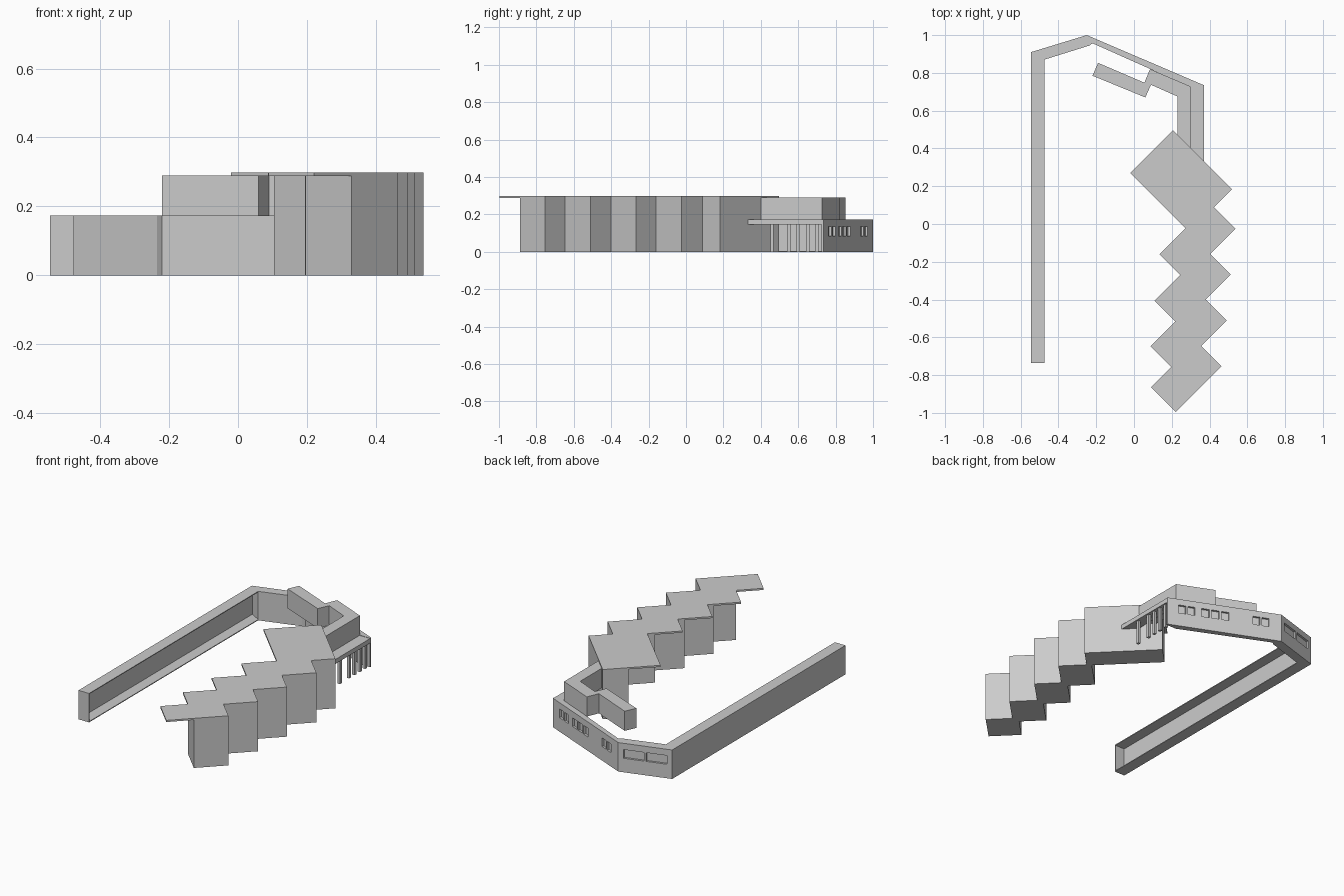
import bpy, bmesh
from mathutils import Vector

if "Cube" in bpy.data.objects:
    bpy.data.objects.remove(bpy.data.objects["Cube"])

WALL_H = 0.174     # height of the low wing
TOP = 0.298        # height of the tall wing


def prisms(name, items):
    """One object made of upright prisms: (outline, z0, z1)."""
    bm = bmesh.new()
    for pts, z0, z1 in items:
        low = [bm.verts.new((x, y, z0)) for x, y in pts]
        high = [bm.verts.new((x, y, z1)) for x, y in pts]
        bm.faces.new(low)
        bm.faces.new(high)
        n = len(pts)
        for i in range(n):
            j = (i + 1) % n
            bm.faces.new((low[i], low[j], high[j], high[i]))
    bmesh.ops.recalc_face_normals(bm, faces=bm.faces[:])
    me = bpy.data.meshes.new(name)
    bm.to_mesh(me)
    bm.free()
    ob = bpy.data.objects.new(name, me)
    bpy.context.collection.objects.link(ob)
    return ob


def rect(x0, x1, y0, y1):
    return [(x0, y0), (x1, y0), (x1, y1), (x0, y1)]


# Tall stepped wing: diagonal cells (u0, u1, v0, v1), u = x + y, v = x - y
cells = [(-0.775, -0.29, 0.953, 1.217),
         (-0.56, -0.02, 0.735, 1.003),
         (-0.297, 0.244, 0.516, 0.78),
         (-0.026, 0.513, 0.296, 0.563),
         (0.25, 0.702, -0.29, 0.336)]


def zigzag(starts):
    uv = [(starts[0], cells[0][3])]
    for i, (_, u1, _, v1) in enumerate(cells):
        uv.append((u1, v1))
        uv.append((u1, cells[i + 1][3] if i < 4 else cells[i][2]))
    for i in range(4, -1, -1):
        uv.append((starts[i], cells[i][2]))
        if i:
            uv.append((starts[i], cells[i - 1][2]))
    return [((u + v) / 2, (u - v) / 2) for u, v in uv]


prisms("stepped_wing_roof", [(zigzag([c[0] for c in cells]), 0.288, TOP)])
prisms("stepped_wing_walls",
       [(zigzag([-0.56, -0.345, -0.08, 0.19, 0.50]), 0, 0.288)])

# Long wing: thin shell, open towards the courtyard
t = 0.005
xa, xb, ya, yb = -0.545, -0.475, -0.735, 0.91
foot = [(xa, ya), (xb, ya), (xb, 0.87), (xa, yb)]
prisms("long_wing_floor", [(foot, 0, t)])
prisms("long_wing_roof", [(foot, WALL_H - t, WALL_H)])
prisms("long_wing_back_wall", [(rect(xa, xa + t, ya, yb), t, WALL_H - t)])
prisms("long_wing_end_wall", [(rect(xa + t, xb, ya, ya + t), t, WALL_H - t)])

# Bent gallery closing the back of the courtyard
A, B, C = Vector((-0.545, 0.91)), Vector((-0.25, 1.0)), Vector((0.37, 0.735))
gallery = prisms("back_gallery", [([A, B, C, (0.37, 0.725), (0.30, 0.725),
                                    (-0.22, 0.957), (-0.235, 0.945),
                                    (-0.475, 0.87)], 0, WALL_H)])


# Recessed window panes cut into the outer walls
def panes(p, q, f0, f1, count):
    d = q - p
    n = Vector((-d.y, d.x)).normalized() * 0.013
    step, gap = (f1 - f0) / count, 0.006 / d.length
    out = []
    for i in range(count):
        a = p + d * (f0 + i * step + gap)
        b = p + d * (f0 + (i + 1) * step - gap)
        out.append(([a - n, b - n, b + n, a + n], 0.084, 0.136))
    return out


cutter = prisms("window_cutter",
                panes(A, B, 0.08, 0.92, 2) + panes(C, B, 0.09, 0.25, 2)
                + panes(C, B, 0.29, 0.55, 3) + panes(C, B, 0.74, 0.90, 2))
cutter.hide_render = True
mod = gallery.modifiers.new("windows", 'BOOLEAN')
mod.operation = 'DIFFERENCE'
mod.solver = 'EXACT'
mod.object = cutter
bpy.context.view_layer.objects.active = gallery
bpy.ops.object.modifier_apply(modifier="windows")
bpy.data.objects.remove(cutter)

# Entrance canopy and its columns
prisms("entrance_canopy", [([(0.30, 0.40), (0.37, 0.325), (0.37, 0.735),
                             (0.30, 0.725)], 0.145, 0.172)])
prisms("entrance_columns", [(rect(0.345, 0.361, y - 0.009, y + 0.009), 0, 0.145)
                            for y in (0.46, 0.55, 0.60, 0.65, 0.70)])

# Raised upper storey inside the bend
prisms("upper_storey", [([(-0.22, 0.785), (-0.19, 0.853), (0.055, 0.748),
                          (0.085, 0.82), (0.30, 0.728), (0.30, 0.39),
                          (0.23, 0.46), (0.23, 0.675), (0.09, 0.737),
                          (0.06, 0.67)], 0.172, 0.29)])
